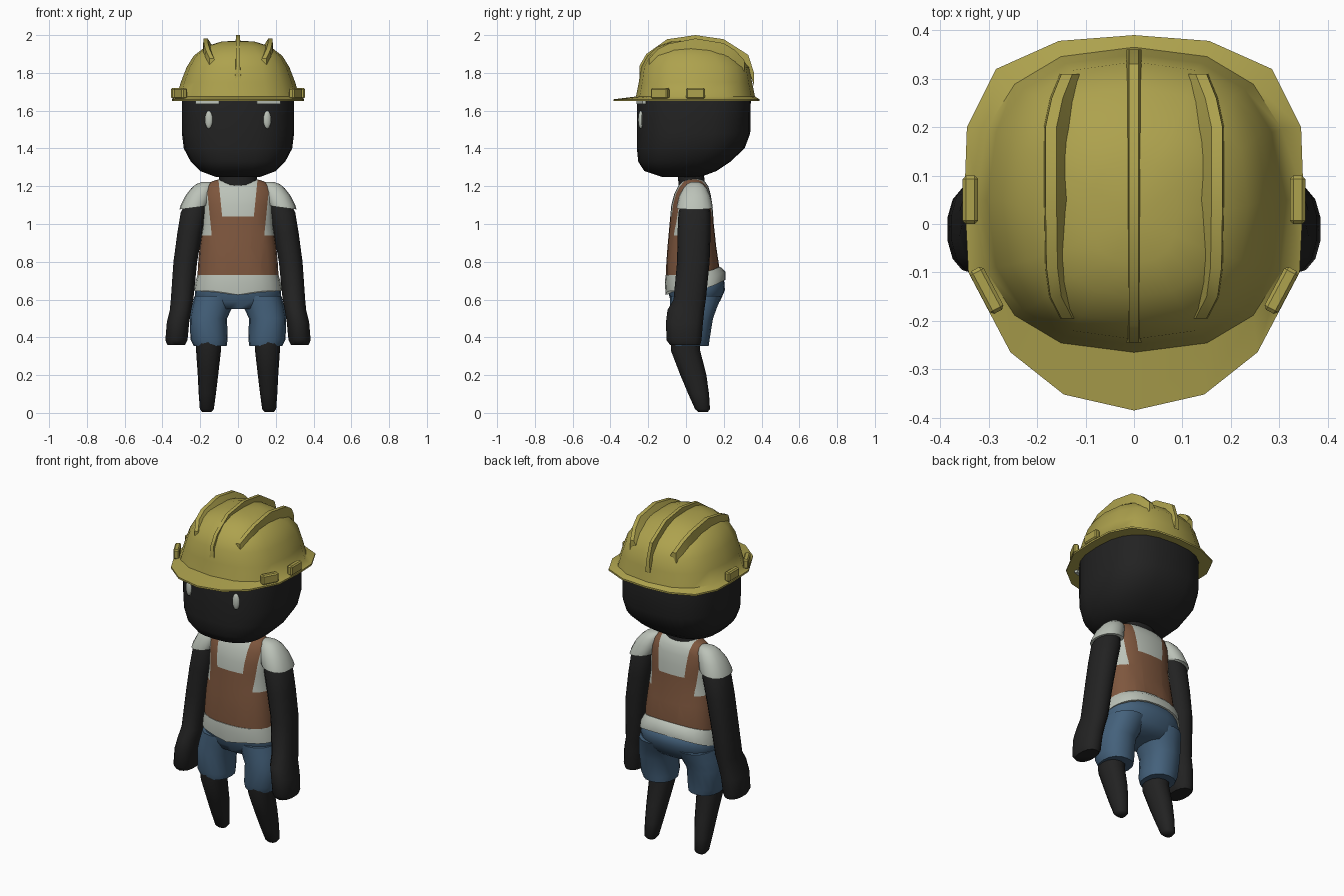
import bpy, bmesh, math
from mathutils import Matrix, Vector

if "Cube" in bpy.data.objects:
    bpy.data.objects.remove(bpy.data.objects["Cube"])


def material(name, rgb):
    m = bpy.data.materials.new(name)
    m.diffuse_color = (*rgb, 1)
    m.use_nodes = True
    m.node_tree.nodes["Principled BSDF"].inputs["Base Color"].default_value = m.diffuse_color
    return m


YELLOW = material("helmet yellow", (0.42, 0.36, 0.075))
BLACK = material("black skin", (0.016, 0.016, 0.016))
WHITE = material("off white", (0.50, 0.54, 0.48))
BROWN = material("vest brown", (0.21, 0.095, 0.048))
BLUE = material("denim blue", (0.058, 0.12, 0.20))


def finish(name, bm, mats, angle=45):
    bmesh.ops.recalc_face_normals(bm, faces=bm.faces[:])
    me = bpy.data.meshes.new(name)
    bm.to_mesh(me)
    bm.free()
    for m in mats:
        me.materials.append(m)
    ob = bpy.data.objects.new(name, me)
    bpy.context.collection.objects.link(ob)
    bpy.ops.object.select_all(action='DESELECT')
    ob.select_set(True)
    bpy.context.view_layer.objects.active = ob
    bpy.ops.object.shade_smooth_by_angle(angle=math.radians(angle))
    return ob


def oval(z, x0, x1, y0, y1, n, p):
    """Rounded-square ring given by its extents, starting at the front."""
    pts = []
    for i in range(n):
        a = -math.pi / 2 + 2 * math.pi * i / n
        c, s = math.cos(a), math.sin(a)
        u = math.copysign(abs(c) ** (2 / p), c)
        v = math.copysign(abs(s) ** (2 / p), s)
        pts.append(((x0 + x1) / 2 + u * (x1 - x0) / 2,
                    (y0 + y1) / 2 + v * (y1 - y0) / 2, z))
    return pts


def skin(rings, closed=True):
    bm = bmesh.new()
    rows = [[bm.verts.new(p) for p in r] for r in rings]
    n = len(rows[0])
    for a, b in zip(rows, rows[1:]):
        for i in range(n):
            j = (i + 1) % n
            bm.faces.new((a[i], a[j], b[j], b[i]))
    if closed:
        bm.faces.new(rows[0][::-1])
        bm.faces.new(rows[-1])
    return bm


def loft(rings, n=16, p=2.3, side=1, shift=None):
    bm = skin([oval(*r, n, p) for r in rings])
    for v in bm.verts:
        if shift:
            v.co.z += shift(v.co)
        v.co.x *= side
    return bm


def sym(z, w, y0, y1):
    return (z, -w, w, y0, y1)


# Head and neck
finish("head", loft([sym(1.25, .12, -.13, .08), sym(1.28, .20, -.22, .16),
                     sym(1.33, .25, -.253, .235), sym(1.40, .287, -.26, .31),
                     sym(1.48, .297, -.26, .34), sym(1.65, .297, -.26, .343),
                     sym(1.74, .28, -.24, .33), sym(1.82, .24, -.2, .28),
                     sym(1.89, .15, -.1, .18)], n=24, p=2.6), [BLACK], 60)
finish("neck", loft([sym(1.15, .10, -.04, .10), sym(1.22, .10, -.04, .10),
                     sym(1.30, .10, -.05, .09)]), [BLACK])

# Eyes and eyebrows
for s in (-1, 1):
    bm = bmesh.new()
    bmesh.ops.create_uvsphere(bm, u_segments=12, v_segments=8, radius=1)
    bmesh.ops.transform(bm, verts=bm.verts[:], matrix=Matrix.Translation((s * .155, -.24, 1.552))
                        @ Matrix.Rotation(s * .25, 4, 'Z') @ Matrix.Diagonal((.021, .013, .048, 1)))
    finish("eye", bm, [WHITE])
    bm = bmesh.new()
    bmesh.ops.create_cube(bm, size=1)
    bmesh.ops.transform(bm, verts=bm.verts[:], matrix=Matrix.Translation((s * .16, -.237, 1.65))
                        @ Matrix.Rotation(s * .25, 4, 'Z') @ Matrix.Diagonal((.13, .02, .03, 1)))
    finish("eyebrow", bm, [WHITE])

# Helmet shell with brim
half = [(0, -.385), (.145, -.352), (.255, -.265), (.342, -.1), (.35, .06),
        (.345, .2), (.285, .32), (.155, .378), (0, .39)]
outline = half + [(-x, y) for x, y in half[-2:0:-1]]
dome = [sym(1.675, .325, -.265, .365), sym(1.75, .303, -.25, .35),
        sym(1.83, .272, -.238, .335), sym(1.89, .235, -.205, .28),
        sym(1.94, .17, -.15, .20), sym(1.965, .09, -.08, .13), sym(1.97, .02, 0, .04)]
rings = [[(x, y, z) for x, y in outline] for z in (1.65, 1.66)]
rings += [oval(*r, 16, 2.5) for r in dome]
finish("helmet", skin(rings), [YELLOW], 50)


# Helmet ridges: a tapered section swept from front to back
def ridge(name, path, outer, crest, inner, depth):
    rows = []
    for x, y, z in path:
        rows.append([(x + outer, y, z - depth), (x + outer * .6, y, z),
                     (x - crest, y, z), (x - inner, y, z - depth)])
    finish(name, skin(rows), [YELLOW], 35)


ridge("centre_ridge", [(0, -.245, 1.84), (0, -.21, 1.90), (0, -.10, 1.978), (0, .05, 2.0),
                       (0, .20, 1.978), (0, .33, 1.895), (0, .36, 1.80)], .016, .01, .016, .07)
for s in (-1, 1):
    path = [(.145, -.195, 1.875), (.168, -.15, 1.925), (.176, -.09, 1.955), (.178, .05, 1.982),
            (.178, .20, 1.957), (.165, .26, 1.92), (.145, .31, 1.865)]
    ridge("side_ridge", [(s * x, y, z) for x, y, z in path], s * .008, s * .018, s * .055, .06)

# Helmet clips
for s in (-1, 1):
    for x, y, turn in ((.338, .05, 0), (.304, -.137, -.49)):
        bm = bmesh.new()
        bmesh.ops.create_cube(bm, size=1)
        bmesh.ops.transform(bm, verts=bm.verts[:], matrix=Matrix.Translation((s * x, y, 1.692))
                            @ Matrix.Rotation(s * turn, 4, 'Z') @ Matrix.Diagonal((.032, .1, .056, 1)))
        bmesh.ops.bevel(bm, geom=bm.edges[:], offset=.007, segments=1, affect='EDGES')
        finish("helmet_clip", bm, [YELLOW], 30)

# Torso: shirt with vest panels and straps cut in
bm = loft([sym(.70, .215, -.105, .17), sym(.78, .212, -.105, .175), sym(.88, .203, -.098, .16),
           sym(1.0, .186, -.087, .147), sym(1.1, .185, -.078, .14), sym(1.16, .185, -.062, .13),
           sym(1.2, .17, -.042, .118), sym(1.225, .14, -.025, .10), sym(1.24, .09, 0, .08)],
          n=24, p=2.4)
INNER, OUTER, LOW, HIGH, LEAN = .08, .145, .94, 1.04, .1
cuts = [((0, 0, z), (0, 0, 1)) for z in (LOW, HIGH)]
cuts += [((s * u, 0, 1.0), (s, 0, -LEAN)) for u in (INNER, OUTER) for s in (-1, 1)]
for co, no in cuts:
    bmesh.ops.bisect_plane(bm, geom=bm.verts[:] + bm.edges[:] + bm.faces[:], dist=1e-5,
                           plane_co=Vector(co), plane_no=Vector(no))
for f in bm.faces:
    c = f.calc_center_median()
    u = abs(c.x) - LEAN * (c.z - 1.0)
    f.material_index = int(c.z < LOW or (u < OUTER and c.z < HIGH) or INNER < u < OUTER)
finish("shirt_and_vest", bm, [WHITE, BROWN], 50)

# Shirt hem, raised over the seat
finish("shirt_hem", loft([sym(.645, .233, -.108, .208), sym(.69, .226, -.112, .208),
                          sym(.73, .214, -.108, .18)], n=24, p=2.4,
                         shift=lambda c: .055 * max(0, c.y / .2) ** 2
                         - (.02 * max(0, 1 - abs(c.x) / .12) if c.y < 0 and c.z < .66 else 0)),
       [WHITE], 50)

# Shorts
finish("shorts_seat", loft([sym(.55, .17, -.06, .14), sym(.59, .225, -.082, .18),
                            sym(.65, .229, -.096, .206), sym(.70, .215, -.098, .202),
                            sym(.72, .19, -.08, .17)], n=24), [BLUE], 60)
for s in (-1, 1):
    finish("shorts_leg", loft([(.355, .06, .235, -.075, .12), (.39, .055, .252, -.085, .125),
                               (.50, .058, .255, -.085, .143), (.56, .03, .245, -.085, .165),
                               (.62, .01, .23, -.085, .19)], side=s), [BLUE], 50)
    # Lower legs, slanting back to the small feet
    finish("leg", loft([(.005, .14, .19, .065, .115), (.02, .128, .202, .048, .127),
                        (.10, .117, .208, .012, .122), (.20, .105, .213, -.03, .108),
                        (.33, .09, .222, -.08, .075), (.42, .09, .222, -.08, .075)],
                       n=12, side=s), [BLACK], 55)
    # Arm with mitten hand
    finish("arm", loft([(.36, .28, .375, -.085, .075), (.385, .266, .386, -.103, .082),
                        (.48, .257, .378, -.106, .09), (.545, .246, .362, -.098, .097),
                        (.60, .235, .357, -.066, .105), (.80, .215, .343, -.047, .125),
                        (.95, .188, .323, -.045, .13), (1.06, .165, .305, -.04, .13),
                        (1.13, .16, .27, -.02, .11)], n=14, side=s), [BLACK], 55)
    # Sleeve
    finish("sleeve", loft([(1.078, .155, .31, -.05, .142), (1.10, .15, .303, -.048, .14),
                           (1.15, .14, .278, -.036, .128), (1.19, .13, .247, -.015, .11),
                           (1.212, .13, .22, .005, .09), (1.222, .14, .19, .025, .07)],
                          side=s, shift=lambda c: .02 * max(0, (.3 - c.x) / .15) if c.z < 1.09 else 0),
           [WHITE], 55)
